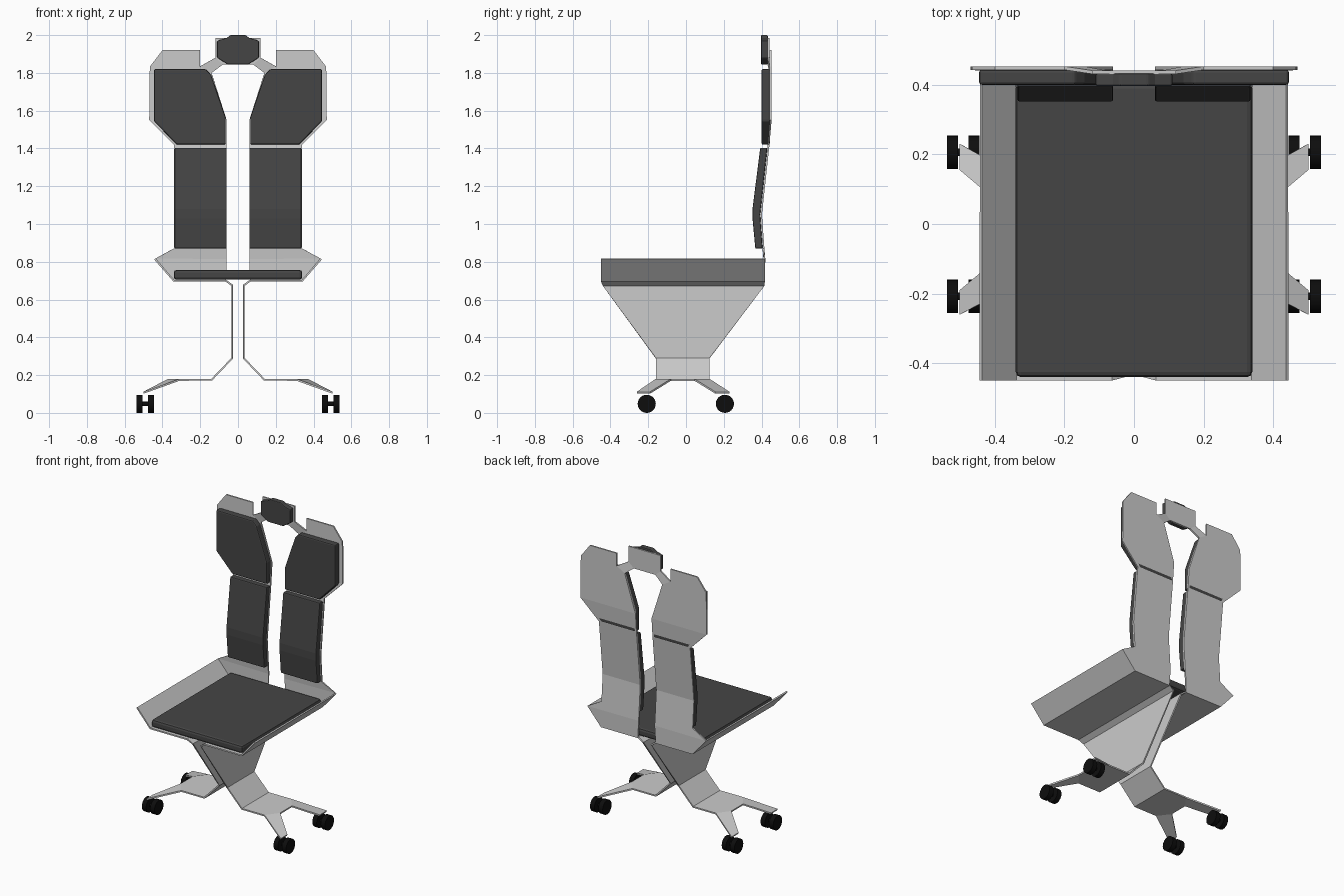
import bpy, bmesh, math
from mathutils import Vector, Matrix

if "Cube" in bpy.data.objects:
    bpy.data.objects.remove(bpy.data.objects["Cube"])


def material(name, v):
    m = bpy.data.materials.new(name)
    m.diffuse_color = (v, v, v, 1)
    m.use_nodes = True
    m.node_tree.nodes["Principled BSDF"].inputs["Base Color"].default_value = m.diffuse_color
    return m


PAD = material("dark_padding", 0.06)
RUBBER = material("black_rubber", 0.004)


def finish(name, bm, mat=None):
    bmesh.ops.remove_doubles(bm, verts=bm.verts, dist=0.0005)
    bmesh.ops.recalc_face_normals(bm, faces=bm.faces)
    me = bpy.data.meshes.new(name)
    bm.to_mesh(me)
    bm.free()
    ob = bpy.data.objects.new(name, me)
    bpy.context.collection.objects.link(ob)
    if mat:
        me.materials.append(mat)
    return ob


def add_mirror(ob):
    ob.modifiers.new("Mirror", "MIRROR").use_axis[0] = True


def face(bm, pts):
    bm.faces.new([bm.verts.new(p) for p in pts])


def cushion(name, pts, push, mirrored=True, bevel=0.008):
    """Extrude an outline along a vector and soften the rims."""
    bm = bmesh.new()
    a = [bm.verts.new(p) for p in pts]
    b = [bm.verts.new(Vector(p) + Vector(push)) for p in pts]
    bm.faces.new(a)
    bm.faces.new(b)
    for i in range(len(a)):
        j = (i + 1) % len(a)
        bm.faces.new((a[i], a[j], b[j], b[i]))
    ob = finish(name, bm, PAD)
    bv = ob.modifiers.new("Bevel", "BEVEL")
    bv.width, bv.segments, bv.limit_method = bevel, 2, "ANGLE"
    bv.angle_limit = math.radians(35)
    if mirrored:
        add_mirror(ob)
    return ob


# Folded sheet frame: one half, mirrored and thickened
bm = bmesh.new()
# base, spine plate, seat pan and side wing: x, z, y front, y back
rows = [(0.31, 0.175, -0.16, 0.125), (0.14, 0.175, -0.16, 0.125),
        (0.03, 0.29, -0.16, 0.125), (0.03, 0.675, -0.44, 0.415),
        (0.065, 0.70, -0.45, 0.415), (0.34, 0.70, -0.45, 0.415),
        (0.44, 0.815, -0.45, 0.415)]
for (x0, z0, f0, b0), (x1, z1, f1, b1) in zip(rows, rows[1:]):
    face(bm, [(x0, f0, z0), (x0, b0, z0), (x1, b1, z1), (x1, f1, z1)])
# fork between the feet, then the two feet
face(bm, [(0.31, -0.16, 0.175), (0.37, -0.08, 0.175), (0.37, 0.045, 0.175), (0.31, 0.125, 0.175)])
face(bm, [(0.31, 0.125, 0.175), (0.37, 0.045, 0.175), (0.50, 0.155, 0.107), (0.50, 0.23, 0.107)])
face(bm, [(0.31, -0.16, 0.175), (0.37, -0.08, 0.175), (0.50, -0.19, 0.107), (0.50, -0.26, 0.107)])
# back panel: z, inner x, outer x, y
back = [(0.70, 0.065, 0.34, 0.415), (0.815, 0.06, 0.44, 0.415),
        (0.87, 0.06, 0.34, 0.41), (1.05, 0.06, 0.34, 0.397),
        (1.42, 0.06, 0.34, 0.437), (1.55, 0.06, 0.47, 0.448),
        (1.80, 0.14, 0.468, 0.448), (1.835, 0.20, 0.465, 0.448),
        (1.92, 0.20, 0.40, 0.448)]
for (z0, i0, o0, y0), (z1, i1, o1, y1) in zip(back, back[1:]):
    face(bm, [(i0, y0, z0), (o0, y0, z0), (o1, y1, z1), (i1, y1, z1)])
# neck strip and head plate
face(bm, [(0.14, 0.448, 1.80), (0.20, 0.448, 1.835), (0.12, 0.436, 1.88), (0.08, 0.436, 1.845)])
face(bm, [(0.08, 0.436, 1.845), (0.12, 0.436, 1.88), (0.12, 0.436, 1.985),
          (0, 0.436, 1.985), (0, 0.436, 1.845)])
frame = finish("folded_frame", bm)
add_mirror(frame)
so = frame.modifiers.new("Thickness", "SOLIDIFY")
so.thickness, so.offset = 0.01, 0

# Seat cushion
cushion("seat_cushion", [(-0.34, -0.44, 0.705), (0.34, -0.44, 0.705),
                         (0.34, 0.405, 0.705), (-0.34, 0.405, 0.705)],
        (0, 0, 0.052), mirrored=False, bevel=0.015)

# Lower back cushions: bent side profile pushed sideways
cushion("lower_back_cushion", [(0.06, 0.405, 0.87), (0.06, 0.392, 1.05), (0.06, 0.43, 1.403),
                               (0.06, 0.393, 1.403), (0.06, 0.352, 1.08), (0.06, 0.352, 1.03),
                               (0.06, 0.367, 0.87)],
        (0.275, 0, 0), bevel=0.006)

# Upper back cushions
upper = [(0.065, 1.42), (0.325, 1.42), (0.445, 1.545), (0.445, 1.82),
         (0.17, 1.82), (0.142, 1.79), (0.065, 1.565)]
cushion("upper_back_cushion", [(x, 0.444, z) for x, z in upper], (0, -0.044, 0))

# Head cushion
half = [(0.055, 1.845), (0.11, 1.88), (0.11, 1.97), (0.06, 1.985), (0.04, 2.0)]
head = half + [(-x, z) for x, z in reversed(half)]
cushion("head_cushion", [(x, 0.433, z) for x, z in head], (0, -0.036, 0), mirrored=False, bevel=0.005)

# Twin wheel casters with axles
for label, y in (("front", -0.208), ("back", 0.206)):
    bm = bmesh.new()
    for x, r, w in ((0.46, 0.048, 0.032), (0.522, 0.048, 0.032), (0.491, 0.011, 0.06)):
        m = Matrix.Translation((x, y, 0.048)) @ Matrix.Rotation(math.pi / 2, 4, "Y")
        bmesh.ops.create_cone(bm, cap_ends=True, segments=24, radius1=r, radius2=r, depth=w, matrix=m)
    ob = finish(label + "_casters", bm, RUBBER)
    add_mirror(ob)
    bpy.ops.object.select_all(action="DESELECT")
    ob.select_set(True)
    bpy.context.view_layer.objects.active = ob
    bpy.ops.object.shade_smooth_by_angle(angle=math.radians(35))
